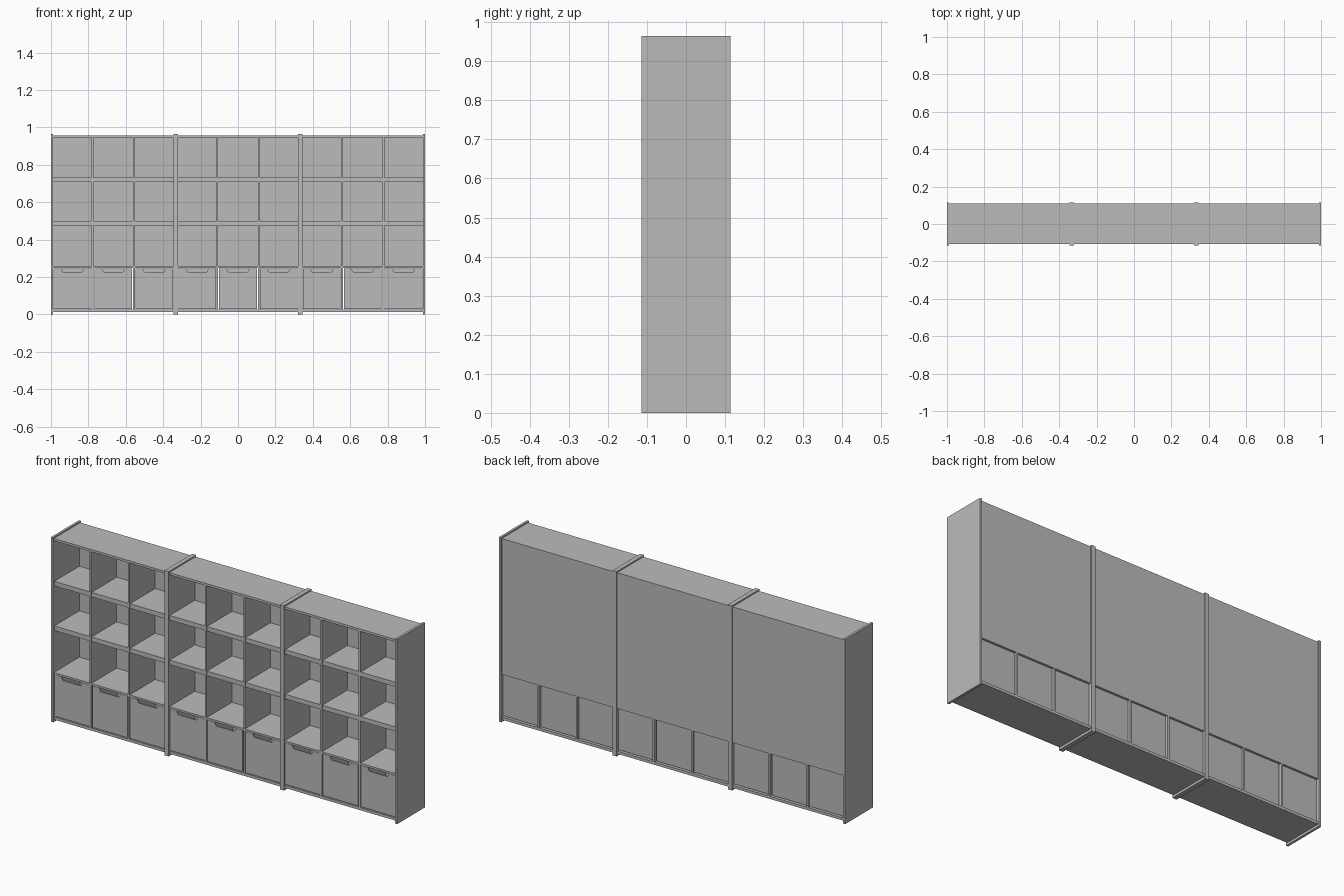
import bpy, bmesh
from mathutils import Vector, Matrix

if "Cube" in bpy.data.objects:
    bpy.data.objects.remove(bpy.data.objects["Cube"])

grey = bpy.data.materials.new("plain_grey")
grey.use_nodes = True
COLOUR = (0.5, 0.5, 0.5, 1)
grey.diffuse_color = COLOUR
grey.node_tree.nodes["Principled BSDF"].inputs["Base Color"].default_value = COLOUR

HEIGHT = 0.965
FRONT, BACK = -0.114, 0.114      # side panel depth
UNIT = 2 / 3                     # width of one cabinet
BAY = 0.222                      # spacing of the dividers
SIDE = 0.012                     # side panel thickness
DIV = 0.010                      # divider thickness


def add_box(bm, x, y, z):
    """Add a cuboid from (low, high) pairs."""
    lo, hi = Vector((x[0], y[0], z[0])), Vector((x[1], y[1], z[1]))
    size = Matrix.Diagonal((*(hi - lo), 1))
    bmesh.ops.create_cube(bm, size=1, matrix=Matrix.Translation((lo + hi) / 2) @ size)


def finish(name, bm):
    mesh = bpy.data.meshes.new(name)
    bmesh.ops.recalc_face_normals(bm, faces=bm.faces)
    bm.to_mesh(mesh)
    bm.free()
    mesh.materials.append(grey)
    obj = bpy.data.objects.new(name, mesh)
    bpy.context.collection.objects.link(obj)
    return obj


def boxes(name, *parts):
    bm = bmesh.new()
    for part in parts:
        add_box(bm, *part)
    return finish(name, bm)


def storage_box(name, cx):
    """Open-topped bin with a finger notch in its front."""
    w, z0, z1, t = 0.101, 0.030, 0.246, 0.006
    y0, y1 = -0.106, 0.100
    bm = bmesh.new()
    # notched front plate
    outline = [(-w, z0), (w, z0), (w, z1), (0.062, z1), (0.052, z1 - 0.018),
               (-0.052, z1 - 0.018), (-0.062, z1), (-w, z1)]
    face = bm.faces.new([bm.verts.new((cx + x, y0, z)) for x, z in outline])
    moved = bmesh.ops.extrude_face_region(bm, geom=[face])["geom"]
    bmesh.ops.translate(bm, vec=(0, t, 0),
                        verts=[v for v in moved if isinstance(v, bmesh.types.BMVert)])
    # sides, back and floor
    for s in (-1, 1):
        add_box(bm, sorted((cx + s * w, cx + s * (w - t))), (y0 + t, y1), (z0, z1))
    inner = (cx - w + t, cx + w - t)
    add_box(bm, inner, (y1 - t, y1), (z0, z1))
    add_box(bm, inner, (y0 + t, y1 - t), (z0, z0 + t))
    finish(name, bm)


for label, cx in (("right", -UNIT), ("middle", 0), ("left", UNIT)):
    half = UNIT / 2
    inside = (cx - half + SIDE, cx + half - SIDE)
    depth = (-0.108, 0.109)
    # side panels
    boxes(label + "_side_panels",
          ((cx - half, inside[0]), (FRONT, BACK), (0, HEIGHT)),
          ((inside[1], cx + half), (FRONT, BACK), (0, HEIGHT)))
    # full-width boards
    boxes(label + "_top_board", (inside, depth, (0.946, 0.958)))
    boxes(label + "_bottom_board", (inside, depth, (0.012, 0.026)))
    boxes(label + "_fixed_shelf", (inside, (-0.108, 0.102), (0.248, 0.258)))
    # back panel stops above the bins
    boxes(label + "_back_panel", (inside, (0.102, 0.109), (0.248, 0.946)))
    # dividers
    walls = []
    for s in (-0.5, 0.5):
        x = (cx + s * BAY - DIV / 2, cx + s * BAY + DIV / 2)
        walls += [(x, (-0.108, 0.102), (0.258, 0.946)), (x, depth, (0.026, 0.248))]
    boxes(label + "_dividers", *walls)
    # shelves and bins in each bay
    shelves = []
    for i in (-1, 0, 1):
        a = inside[0] if i < 0 else cx + (i - 0.5) * BAY + DIV / 2
        b = inside[1] if i > 0 else cx + (i + 0.5) * BAY - DIV / 2
        shelves += [((a, b), (-0.105, 0.102), (z, z + 0.024)) for z in (0.476, 0.709)]
        storage_box(f"{label}_bin_{i + 2}", (a + b) / 2)
    boxes(label + "_shelves", *shelves)
